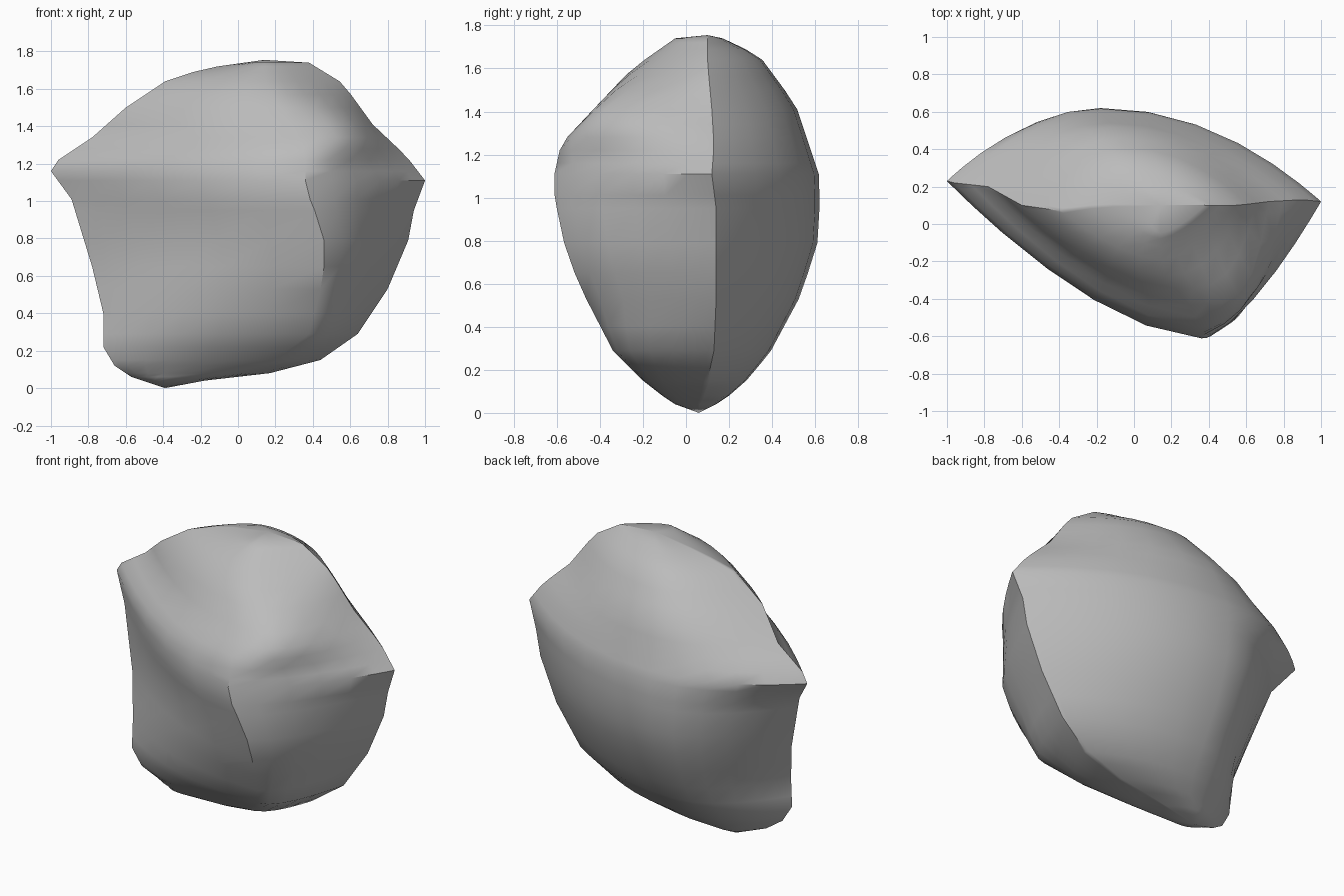
import bpy
import bmesh
import math
from mathutils import Vector

cube = bpy.data.objects.get("Cube")
if cube:
    bpy.data.objects.remove(cube)

stone = bpy.data.materials.new("stone grey")
stone.use_nodes = True
stone.diffuse_color = (0.5, 0.5, 0.5, 1)
stone.node_tree.nodes["Principled BSDF"].inputs["Base Color"].default_value = (0.5, 0.5, 0.5, 1)

BASE = Vector((-.39, .06, 0))
CROWN = Vector((.14, .1, 1.755))

# Four guide lines climbing the boulder from base to crown
RIGHT_EDGE = (
    (-.57, .02, .06), (-.66, -.01, .12), (-.72, -.02, .22), (-.72, -.01, .4),
    (-.78, .07, .65), (-.89, .15, 1.01), (-1, .23, 1.16), (-.96, .22, 1.22),
    (-.78, .2, 1.34), (-.6, .1, 1.5), (-.39, .07, 1.64), (-.18, .1, 1.71))
LEFT_EDGE = (
    (-.18, .06, .04), (.17, .08, .08), (.44, .1, .15), (.64, .13, .29),
    (.8, .14, .53), (.91, .14, .79), (.94, .14, .95), (1, .12, 1.11),
    (.9, .13, 1.24), (.72, .12, 1.41), (.56, .1, 1.63), (.38, .1, 1.74))
FRONT_RIDGE = (
    (-.35, -.05, .04), (-.05, -.11, .08), (.2, -.2, .15), (.38, -.34, .29),
    (.46, -.5, .6), (.46, -.58, .83), (.36, -.62, 1.07), (.36, -.58, 1.25),
    (.3, -.44, 1.4), (.15, -.25, 1.6), (.14, -.05, 1.74))
BACK_RIDGE = (
    (-.35, .14, .04), (-.25, .2, .08), (-.2, .28, .15), (-.18, .39, .28),
    (-.18, .535, .55), (-.18, .62, .82), (-.18, .62, 1.1), (-.12, .51, 1.43),
    (0, .34, 1.66), (.1, .17, 1.74))

LEVELS = (.04, .06, .08, .12, .15, .22, .29, .4, .53, .65, .79, .95, 1.01, 1.11,
          1.16, 1.22, 1.28, 1.34, 1.41, 1.5, 1.57, 1.64, 1.69, 1.72, 1.74)
STEPS = 7


def at_height(points, z):
    """Point on a guide line at the given height."""
    path = [BASE] + [Vector(p) for p in points] + [CROWN]
    for a, b in zip(path, path[1:]):
        if a.z <= z <= b.z:
            return a.lerp(b, (z - a.z) / (b.z - a.z))


def arc(edge, ridge, power):
    """Bulging curve from an edge up to, but not including, a ridge."""
    points = []
    for k in range(STEPS, 0, -1):
        s = math.sin(k / STEPS * math.pi / 2)
        h = 1 - s ** power
        points.append(Vector((ridge.x + (edge.x - ridge.x) * s,
                              edge.y + (ridge.y - edge.y) * h, edge.z)))
    return points


def section(z):
    """Closed horizontal outline at one height."""
    right, left = at_height(RIGHT_EDGE, z), at_height(LEFT_EDGE, z)
    front, back = at_height(FRONT_RIDGE, z), at_height(BACK_RIDGE, z)
    foot = 1.65 + 1.3 * max(0, 1 - z / .8)
    shoulder = 1.5 + 3.5 * math.exp(-((z - 1.42) / .12) ** 2) + 1.5 * max(0, 1 - z / .5)
    front_half = arc(right, front, foot) + [front] + arc(left, front, shoulder)[:0:-1]
    back_half = arc(left, back, 2.1) + [back] + arc(right, back, 2.1)[:0:-1]
    return front_half + back_half


# Skin the outlines and close both ends
bm = bmesh.new()
rings = [[bm.verts.new(p) for p in section(z)] for z in LEVELS]
count = len(rings[0])
base, crown = bm.verts.new(BASE), bm.verts.new(CROWN)
for i in range(count):
    j = (i + 1) % count
    for low, high in zip(rings, rings[1:]):
        bm.faces.new((low[i], low[j], high[j], high[i]))
    bm.faces.new((base, rings[0][j], rings[0][i]))
    bm.faces.new((crown, rings[-1][i], rings[-1][j]))
bmesh.ops.recalc_face_normals(bm, faces=bm.faces)

mesh = bpy.data.meshes.new("boulder")
bm.to_mesh(mesh)
bm.free()
mesh.materials.append(stone)
boulder = bpy.data.objects.new("boulder", mesh)
bpy.context.collection.objects.link(boulder)
bpy.context.view_layer.objects.active = boulder
boulder.select_set(True)
bpy.ops.object.shade_smooth_by_angle(angle=math.radians(40))
